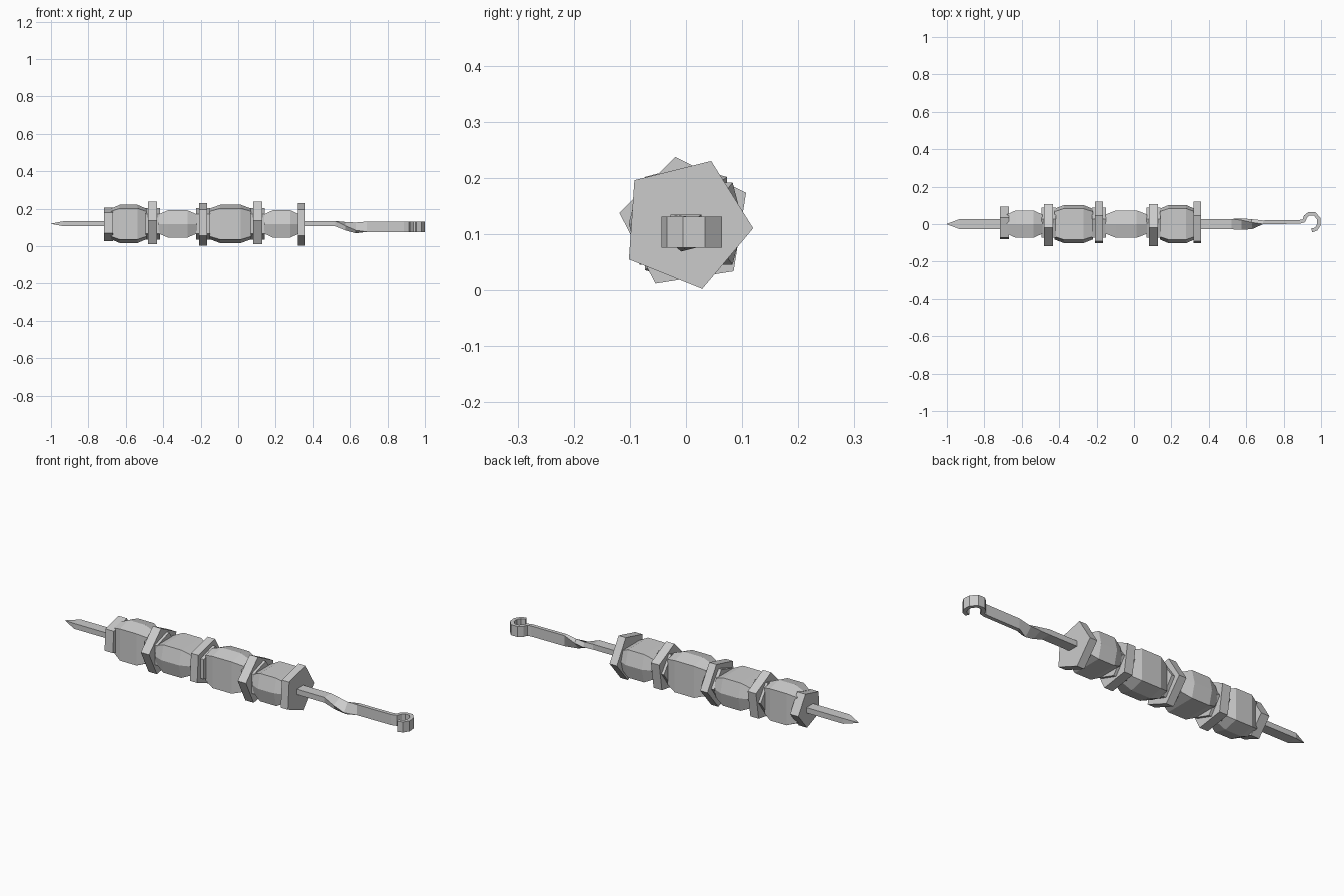
import bpy, bmesh, math
from mathutils import Vector

cube = bpy.data.objects.get("Cube")
if cube:
    bpy.data.objects.remove(cube)

grey = bpy.data.materials.new("plain_grey")
grey.use_nodes = True
grey.diffuse_color = (0.6, 0.6, 0.6, 1)
grey.node_tree.nodes["Principled BSDF"].inputs["Base Color"].default_value = (0.6, 0.6, 0.6, 1)

AXIS = 0.119


def loft(name, rings):
    """Bridge equal-sized rings of points and cap both ends."""
    bm = bmesh.new()
    loops = [[bm.verts.new(p) for p in ring] for ring in rings]
    for a, b in zip(loops, loops[1:]):
        for i in range(len(a)):
            j = (i + 1) % len(a)
            bm.faces.new((a[i], a[j], b[j], b[i]))
    bm.faces.new(loops[0])
    bm.faces.new(loops[-1])
    bmesh.ops.recalc_face_normals(bm, faces=bm.faces)
    mesh = bpy.data.meshes.new(name)
    bm.to_mesh(mesh)
    bm.free()
    mesh.materials.append(grey)
    obj = bpy.data.objects.new(name, mesh)
    bpy.context.collection.objects.link(obj)
    return obj


def pentagon(x, radius, turn):
    angles = [math.radians(turn + 72 * i) for i in range(5)]
    return [(x, radius * math.cos(a), AXIS + radius * math.sin(a)) for a in angles]


def slice_piece(name, x, half, radius, turn):
    loft(name, [pentagon(x - half, radius, turn), pentagon(x + half, radius, turn)])


# Five-sided slices, with a smaller slice showing on both sides of the inner ones
slices = [(-0.693, 0.095, -4), (-0.456, 0.12, 27), (-0.187, 0.12, -4),
          (0.104, 0.12, 27), (0.338, 0.12, -4)]
for n, (x, radius, turn) in enumerate(slices, 1):
    slice_piece(f"slice_{n}", x, 0.024 if n in (1, 2, 4) else 0.021, radius, turn)
    if 1 < n < 5:
        slice_piece(f"small_slice_{n}", x, 0.038, 0.088, 0)


# Faceted chunks, alternately standing and lying
def chunk(name, start, end, standing):
    rings = []
    bevel = 0.25 * (end - start)
    for x, s, t in ((start, 0.7, 0.8), (start + bevel, 1, 1),
                    (end - bevel, 1, 1), (end, 0.7, 0.8)):
        ring = []
        for u, v in ((0, 0.102), (0.073, 0.083), (0.073, -0.083),
                     (0, -0.102), (-0.073, -0.083), (-0.073, 0.083)):
            y, z = (u * s, v * t) if standing else (v * t, u * s)
            ring.append((x, y, AXIS + z))
        rings.append(ring)
    loft(name, rings)


for n, (start, end) in enumerate(((-0.68, -0.49), (-0.425, -0.22),
                                  (-0.152, 0.07), (0.138, 0.325)), 1):
    chunk(f"chunk_{n}", start, end, n % 2 == 1)

# Flat skewer: pointed tip, quarter twist, then a curled hook (x, y, z, twist, size)
path = [(-1, 0, 0.12, 0, 0.05), (-0.93, 0, 0.12, 0, 1), (0.52, 0, 0.121, 0, 1),
        (0.575, 0, 0.107, 22, 1), (0.63, 0, 0.098, 50, 1), (0.69, 0.01, 0.104, 90, 1)]
hook = [(0.885, 0.012), (0.908, 0.018), (0.917, 0.04), (0.935, 0.055), (0.965, 0.055),
        (0.987, 0.03), (0.989, -0.003), (0.974, -0.026), (0.95, -0.034)]
path += [(x, y, 0.104, 90, 1) for x, y in hook]

rings = []
for i, (x, y, z, twist, size) in enumerate(path):
    before, after = path[max(i - 1, 0)], path[min(i + 1, len(path) - 1)]
    ways = [Vector((q[0] - p[0], q[1] - p[1])) for p, q in ((before, path[i]), (path[i], after))]
    way = sum((w.normalized() for w in ways if w.length > 0), Vector((0, 0))).normalized()
    side, up = Vector((-way.y, way.x, 0)), Vector((0, 0, 1))
    a = math.radians(twist)
    wide = (side * math.cos(a) + up * math.sin(a)) * 0.0275 * size
    thin = (up * math.cos(a) - side * math.sin(a)) * (0.014 - 0.004 * twist / 90) * size
    centre = Vector((x, y, z))
    rings.append([centre + wide * p + thin * q for p, q in ((1, 1), (1, -1), (-1, -1), (-1, 1))])
loft("skewer", rings)
